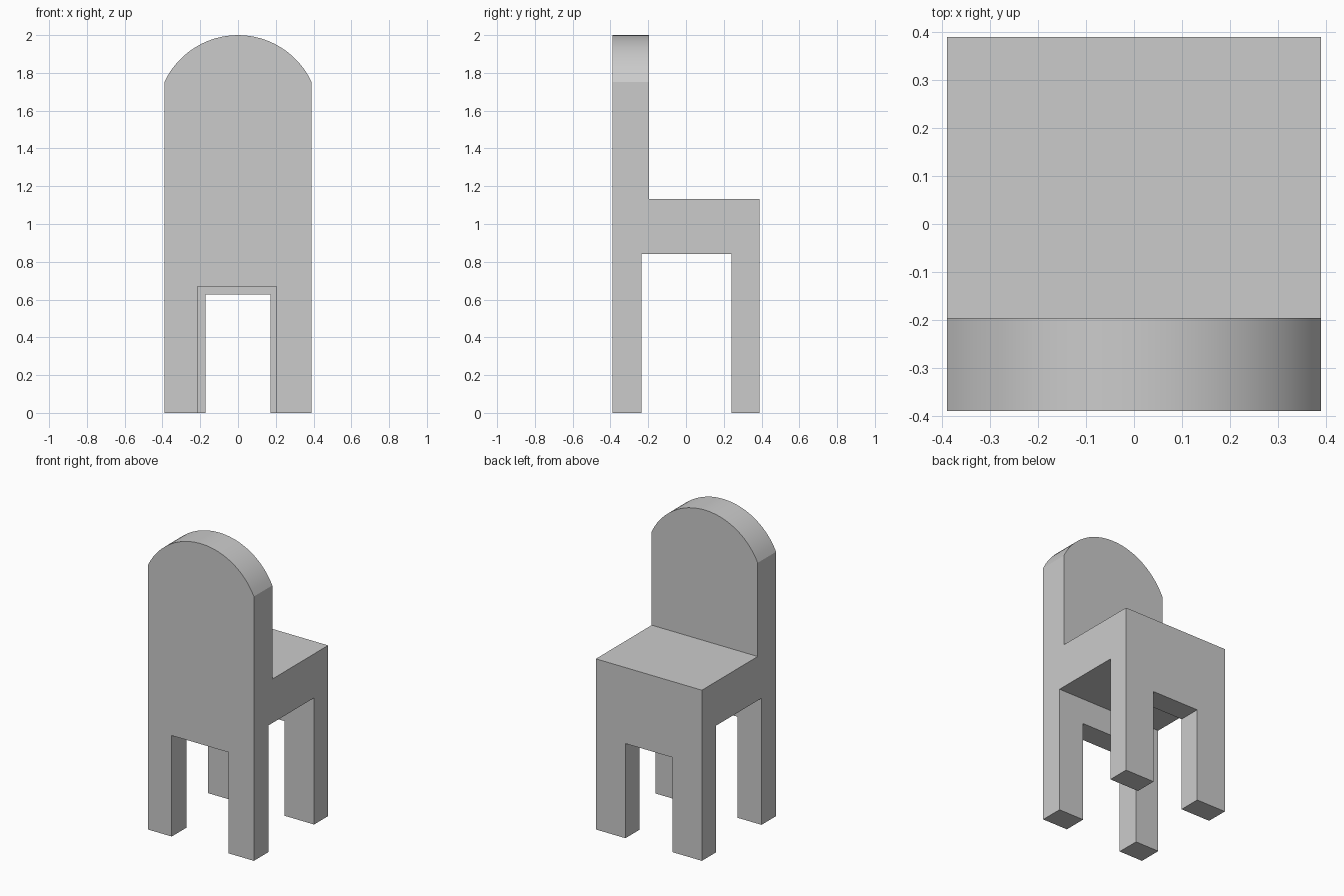
import bpy
import bmesh
from math import asin, sin, cos, radians

if "Cube" in bpy.data.objects:
    bpy.data.objects.remove(bpy.data.objects["Cube"])

HALF = 0.389          # half width and half depth
ARCH_Z, TOP = 1.753, 2.0


def extrude_profile(name, points, vec):
    """Closed solid from a planar outline pushed along vec."""
    bm = bmesh.new()
    face = bm.faces.new([bm.verts.new(p) for p in points])
    ext = bmesh.ops.extrude_face_region(bm, geom=[face], use_keep_orig=True)
    verts = [g for g in ext["geom"] if isinstance(g, bmesh.types.BMVert)]
    bmesh.ops.translate(bm, verts=verts, vec=vec)
    bmesh.ops.recalc_face_normals(bm, faces=bm.faces)
    mesh = bpy.data.meshes.new(name)
    bm.to_mesh(mesh)
    bm.free()
    obj = bpy.data.objects.new(name, mesh)
    bpy.context.collection.objects.link(obj)
    return obj


def front_box(name, x0, x1, z0, z1, y0, y1):
    outline = [(x0, y0, z0), (x1, y0, z0), (x1, y0, z1), (x0, y0, z1)]
    return extrude_profile(name, outline, (0, y1 - y0, 0))


def boolean(target, cutter, operation):
    cutter.hide_render = True
    mod = target.modifiers.new(cutter.name, "BOOLEAN")
    mod.object, mod.operation, mod.solver = cutter, operation, "EXACT"
    bpy.context.view_layer.objects.active = target
    bpy.ops.object.modifier_apply(modifier=mod.name)
    bpy.data.objects.remove(cutter)


# Side silhouette: tall back, seat and legs, extruded across the width
side = [(-HALF, 0), (-0.236, 0), (-0.236, 0.84), (0.242, 0.84), (0.242, 0),
        (HALF, 0), (HALF, 1.132), (-0.196, 1.132), (-0.196, 2.1), (-HALF, 2.1)]
chair = extrude_profile("chair_body", [(-HALF, y, z) for y, z in side],
                        (2 * HALF, 0, 0))

# Arched top of the backrest
rise = TOP - ARCH_Z
radius = (HALF ** 2 + rise ** 2) / (2 * rise)
span, steps = asin(HALF / radius), 24
arc = [(radius * sin(a), TOP - radius + radius * cos(a))
       for a in (span * (1 - 2 * i / steps) for i in range(1, steps))]
outline = [(-0.6, ARCH_Z - 0.3), (-0.6, -0.2), (0.6, -0.2), (0.6, ARCH_Z - 0.3),
           (HALF, ARCH_Z - 0.3), (HALF, ARCH_Z)] + arc + \
          [(-HALF, ARCH_Z), (-HALF, ARCH_Z - 0.3)]
# Keep the outline just outside the side walls below the arch
outline = [(HALF + 0.1, -0.2), (HALF + 0.1, ARCH_Z), (HALF, ARCH_Z)] + arc + \
          [(-HALF, ARCH_Z), (-HALF - 0.1, ARCH_Z), (-HALF - 0.1, -0.2)]
arch = extrude_profile("arch_cutter", [(x, -0.6, z) for x, z in outline],
                       (0, 1.2, 0))
boolean(chair, arch, "INTERSECT")

# Openings between the legs on the two ends
boolean(chair, front_box("backrest_leg_gap", -0.214, 0.203, -0.2, 0.67, -0.6, 0),
        "DIFFERENCE")
boolean(chair, front_box("seat_leg_gap", -0.172, 0.172, -0.2, 0.628, 0, 0.6),
        "DIFFERENCE")

# Smooth arch, crisp edges elsewhere
chair.select_set(True)
bpy.context.view_layer.objects.active = chair
bpy.ops.object.shade_smooth_by_angle(angle=radians(20))
